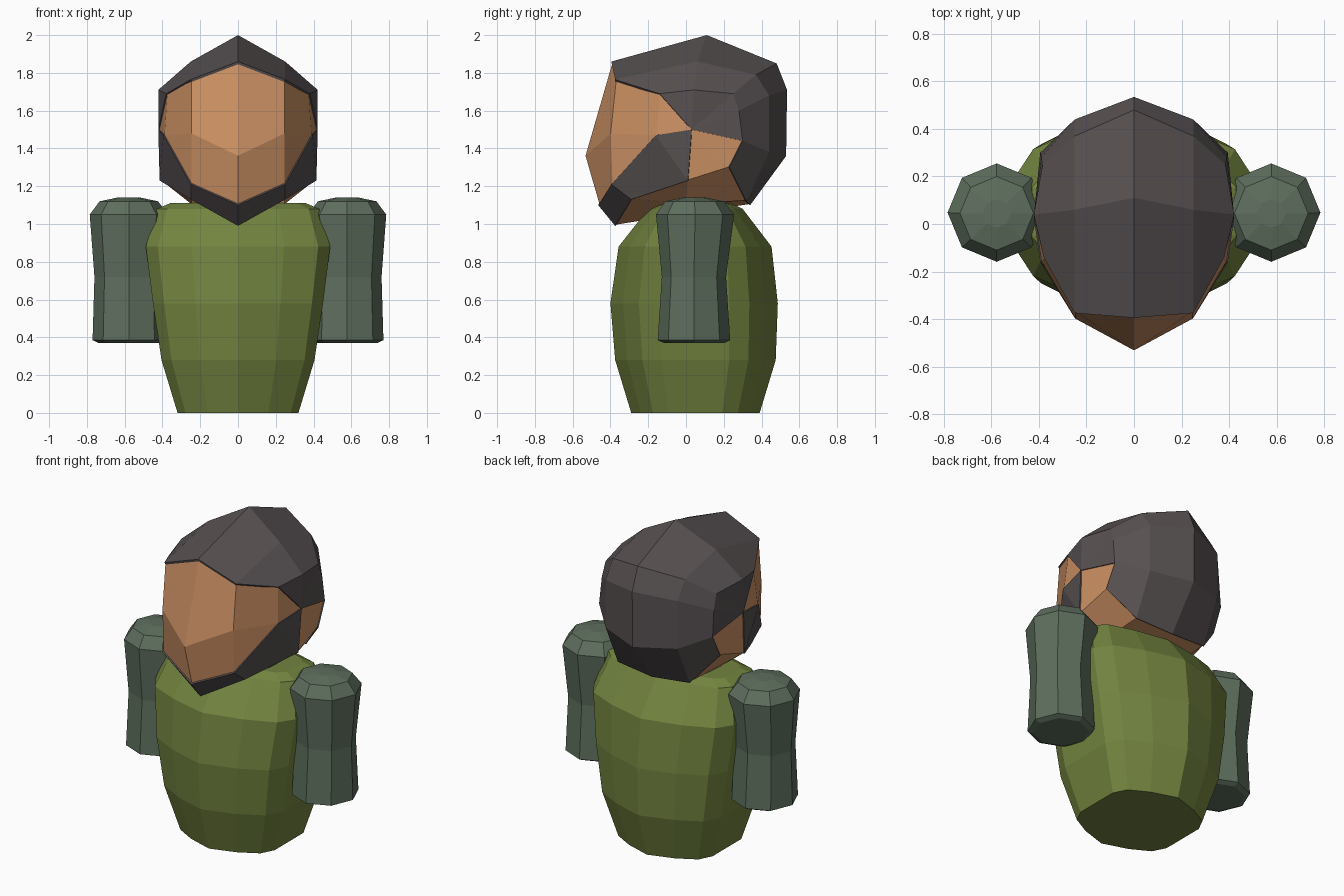
import bpy, bmesh
from math import sin, cos, tau
from mathutils import Vector

if "Cube" in bpy.data.objects:
    bpy.data.objects.remove(bpy.data.objects["Cube"])


def material(name, rgb):
    m = bpy.data.materials.new(name)
    m.diffuse_color = (*rgb, 1)
    m.use_nodes = True
    m.node_tree.nodes["Principled BSDF"].inputs["Base Color"].default_value = m.diffuse_color
    return m


OLIVE = material("olive", (0.17, 0.23, 0.05))
SLATE = material("slate_green", (0.11, 0.155, 0.11))
DARK = material("dark_hair", (0.095, 0.08, 0.082))
SKIN = material("skin", (0.6, 0.28, 0.125))


def make_object(name, bm, mat):
    me = bpy.data.meshes.new(name)
    bm.to_mesh(me)
    bm.free()
    me.materials.append(mat)
    ob = bpy.data.objects.new(name, me)
    bpy.context.collection.objects.link(ob)
    return ob


def loft(name, rings, section, cx, mat):
    """Stack a unit cross-section at rings (z, x radius, y radius, y centre)."""
    bm = bmesh.new()
    loops = [[bm.verts.new((cx + rx * u, cy + ry * v, z)) for u, v in section]
             for z, rx, ry, cy in rings]
    n = len(section)
    for a, b in zip(loops, loops[1:]):
        for i in range(n):
            j = (i + 1) % n
            bm.faces.new((a[i], a[j], b[j], b[i]))
    bm.faces.new(loops[0][::-1])
    bm.faces.new(loops[-1])
    return make_object(name, bm, mat)


# Torso with a boxy, flat-sided cross-section
half = [(0, -1), (0.5, -0.85), (0.87, -0.66), (1, -0.42),
        (1, 0.42), (0.87, 0.66), (0.5, 0.85), (0, 1)]
boxy = half + [(-u, v) for u, v in half[-2:0:-1]]
loft("torso", [(0, 0.32, 0.34, 0.05), (0.28, 0.405, 0.425, 0.05),
               (0.58, 0.45, 0.443, 0.043), (0.88, 0.488, 0.405, 0.048),
               (1.08, 0.43, 0.25, 0.05), (1.11, 0.36, 0.19, 0.05)],
     boxy, 0, OLIVE)

# Arms
octagon = [(cos(tau * i / 8), sin(tau * i / 8)) for i in range(8)]
for side, sx in (("right", 1), ("left", -1)):
    loft(side + "_arm", [(0.37, 0.16, 0.16, 0.045), (0.385, 0.192, 0.192, 0.042),
                         (0.72, 0.182, 0.17, 0.042), (1.05, 0.207, 0.207, 0.048),
                         (1.12, 0.155, 0.155, 0.045), (1.14, 0.06, 0.06, 0.045)],
         octagon, 0.578 * sx, SLATE)

# Head outlines in (y, z), from the crown over the back to the hairline
MIDDLE = [(0.11, 2.0), (0.48, 1.85), (0.535, 1.71), (0.53, 1.36), (0.34, 1.1),
          (0.0, 1.05), (-0.375, 0.99), (-0.465, 1.1), (-0.54, 1.36), (-0.395, 1.86)]
QUARTER = [(0.06, 1.86), (0.37, 1.79), (0.44, 1.68), (0.44, 1.38), (0.32, 1.12),
           (0.0, 1.1), (-0.29, 1.13), (-0.395, 1.21), (-0.405, 1.48), (-0.375, 1.765)]
OUTER = [(0.04, 1.71), (0.25, 1.69), (0.28, 1.6), (0.3, 1.44), (0.23, 1.3),
         (0.01, 1.23), (0.01, 1.23), (-0.16, 1.47), (-0.16, 1.47), (-0.14, 1.69)]
OUTER_X = [0.422, 0.385, 0.39, 0.395, 0.40, 0.415, 0.415, 0.395, 0.395, 0.38]
CENTRE = Vector((0, 0, 1.45))


def head_part(name, rows, fan, scale, thickness, mat):
    """Patch of the head: outline rows on both halves plus the cheek fan."""
    bm = bmesh.new()

    def face(points):
        pts = [CENTRE + (Vector(q) - CENTRE) * scale
               for k, q in enumerate(points) if q not in points[:k]]
        if len(pts) > 2:
            f = bm.faces.new([bm.verts.new(q) for q in pts])
            f.normal_update()
            if f.normal.dot(f.calc_center_median() - CENTRE) < 0:
                f.normal_flip()

    for s in (1, -1):
        loops = [[(0, *q) for q in MIDDLE], [(0.25 * s, *q) for q in QUARTER],
                 [(x * s, *q) for x, q in zip(OUTER_X, OUTER)]]
        for i in range(10):
            j = (i + 1) % 10
            if i in rows:
                for a, b in zip(loops, loops[1:]):
                    face([a[i], a[j], b[j], b[i]])
            if i in fan:
                face([loops[2][i], loops[2][j], (0.422 * s, 0.03, 1.5)])
    bmesh.ops.remove_doubles(bm, verts=bm.verts, dist=1e-4)
    ob = make_object(name, bm, mat)
    if thickness:
        mod = ob.modifiers.new("thickness", "SOLIDIFY")
        mod.thickness = thickness
        mod.offset = -1


# Head, hair cap and beard
head_part("head", range(10), range(10), 0.985, 0, SKIN)
head_part("hair", (9, 0, 1, 2, 3), (9, 0, 1, 2), 1.0, 0.03, DARK)
head_part("beard", (6,), (6,), 1.0, 0.03, DARK)
